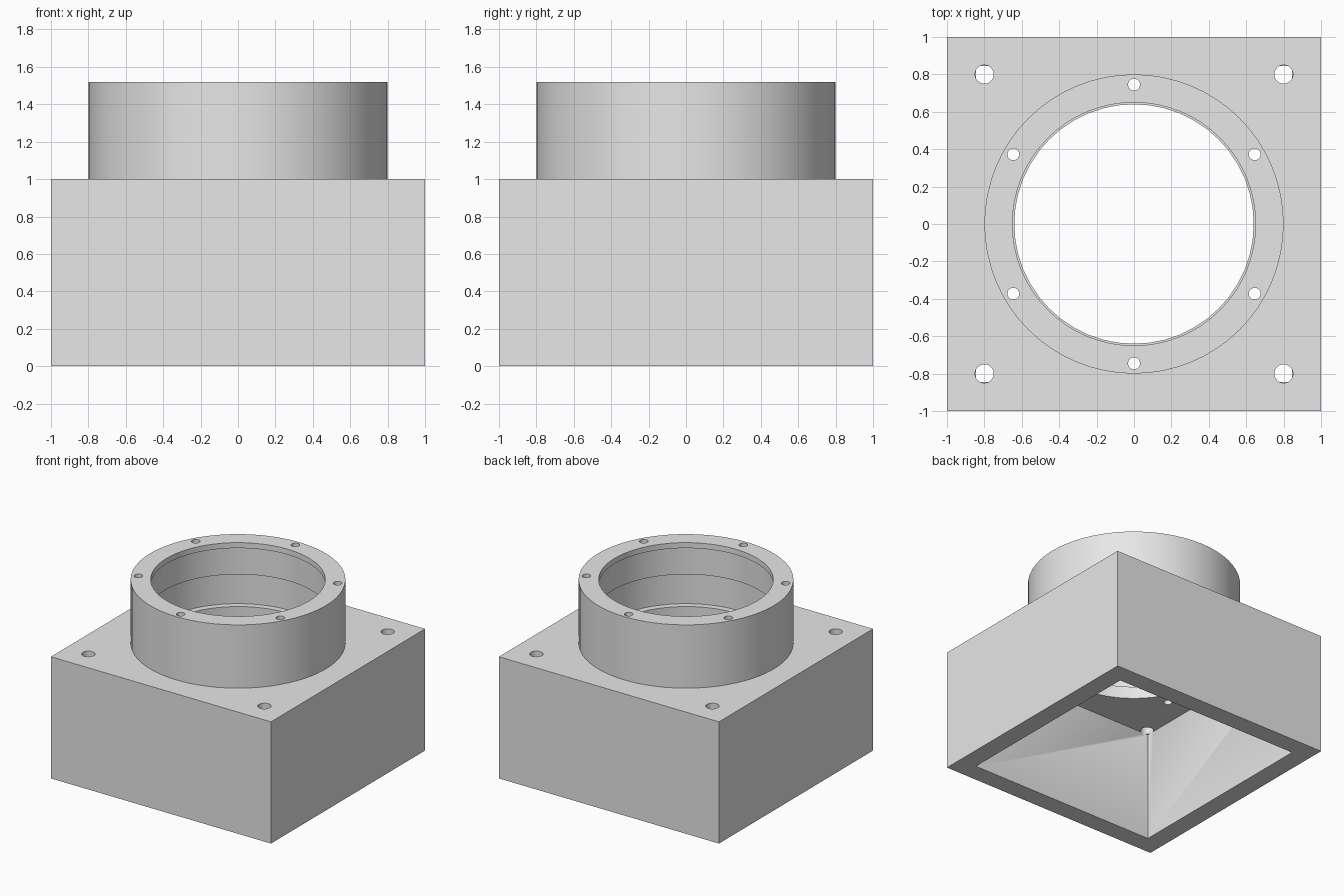
import bpy, bmesh, math

cube = bpy.data.objects.get("Cube")
if cube:
    bpy.data.objects.remove(cube, do_unlink=True)

grey = bpy.data.materials.new("light_grey")
grey.use_nodes = True
grey.diffuse_color = (0.8, 0.8, 0.8, 1)
grey.node_tree.nodes["Principled BSDF"].inputs["Base Color"].default_value = (0.8, 0.8, 0.8, 1)


def new_object(name, bm):
    bmesh.ops.recalc_face_normals(bm, faces=bm.faces)
    mesh = bpy.data.meshes.new(name)
    bm.to_mesh(mesh)
    bm.free()
    mesh.materials.append(grey)
    obj = bpy.data.objects.new(name, mesh)
    bpy.context.collection.objects.link(obj)
    return obj


def box(name, half, z0, z1):
    bm = bmesh.new()
    bmesh.ops.create_cube(bm, size=1)
    for v in bm.verts:
        v.co = (v.co.x * 2 * half, v.co.y * 2 * half, z0 + (v.co.z + 0.5) * (z1 - z0))
    return new_object(name, bm)


def drills(name, centres, radius, z0, z1, segments):
    """Upright cylinders at the given centres, joined in one cutter."""
    bm = bmesh.new()
    for x, y in centres:
        made = bmesh.ops.create_cone(bm, cap_ends=True, segments=segments,
                                     radius1=radius, radius2=radius, depth=z1 - z0)
        bmesh.ops.translate(bm, verts=made["verts"], vec=(x, y, (z0 + z1) / 2))
    return new_object(name, bm)


def lathe(name, profile, segments):
    """Spin a closed (radius, z) profile around the z axis."""
    bm = bmesh.new()
    rings = []
    for i in range(segments):
        a = math.tau * i / segments
        rings.append([bm.verts.new((r * math.cos(a), r * math.sin(a), z)) for r, z in profile])
    n = len(profile)
    for i in range(segments):
        a, b = rings[i], rings[(i + 1) % segments]
        for j in range(n):
            k = (j + 1) % n
            bm.faces.new((a[j], b[j], b[k], a[k]))
    return new_object(name, bm)


def cut(obj, cutters):
    bpy.context.view_layer.objects.active = obj
    for cutter in cutters:
        mod = obj.modifiers.new("cut", "BOOLEAN")
        mod.operation = "DIFFERENCE"
        mod.solver = "EXACT"
        mod.object = cutter
        bpy.ops.object.modifier_apply(modifier=mod.name)


# Housing open below, and the stepped collar on top
housing = box("housing", 1.0, 0.0, 1.0)
collar = lathe("collar", [(0.80, 1.0), (0.80, 1.52), (0.65, 1.52), (0.65, 1.475),
                          (0.67, 1.475), (0.67, 1.25), (0.69, 1.25), (0.69, 1.0)], 64)

# Cavity, main bore and screw holes
cavity = box("cavity_cutter", 0.845, -0.1, 0.9)
bore = drills("bore_cutter", [(0, 0)], 0.64, 0.8, 1.2, 48)
corner_holes = drills("corner_hole_cutter",
                      [(sx * 0.8, sy * 0.8) for sx in (-1, 1) for sy in (-1, 1)],
                      0.05, 0.88, 1.1, 24)
ring_angles = [math.radians(30 + 60 * i) for i in range(6)]
ring_holes = drills("ring_hole_cutter",
                    [(0.745 * math.cos(a), 0.745 * math.sin(a)) for a in ring_angles],
                    0.032, 0.8, 1.6, 20)

cut(housing, [cavity, bore, corner_holes, ring_holes])
cut(collar, [ring_holes])
for cutter in (cavity, bore, corner_holes, ring_holes):
    bpy.data.objects.remove(cutter, do_unlink=True)

# Smooth round walls, crisp edges
for obj in (housing, collar):
    bpy.ops.object.select_all(action="DESELECT")
    obj.select_set(True)
    bpy.context.view_layer.objects.active = obj
    bpy.ops.object.shade_smooth_by_angle(angle=math.radians(30))
